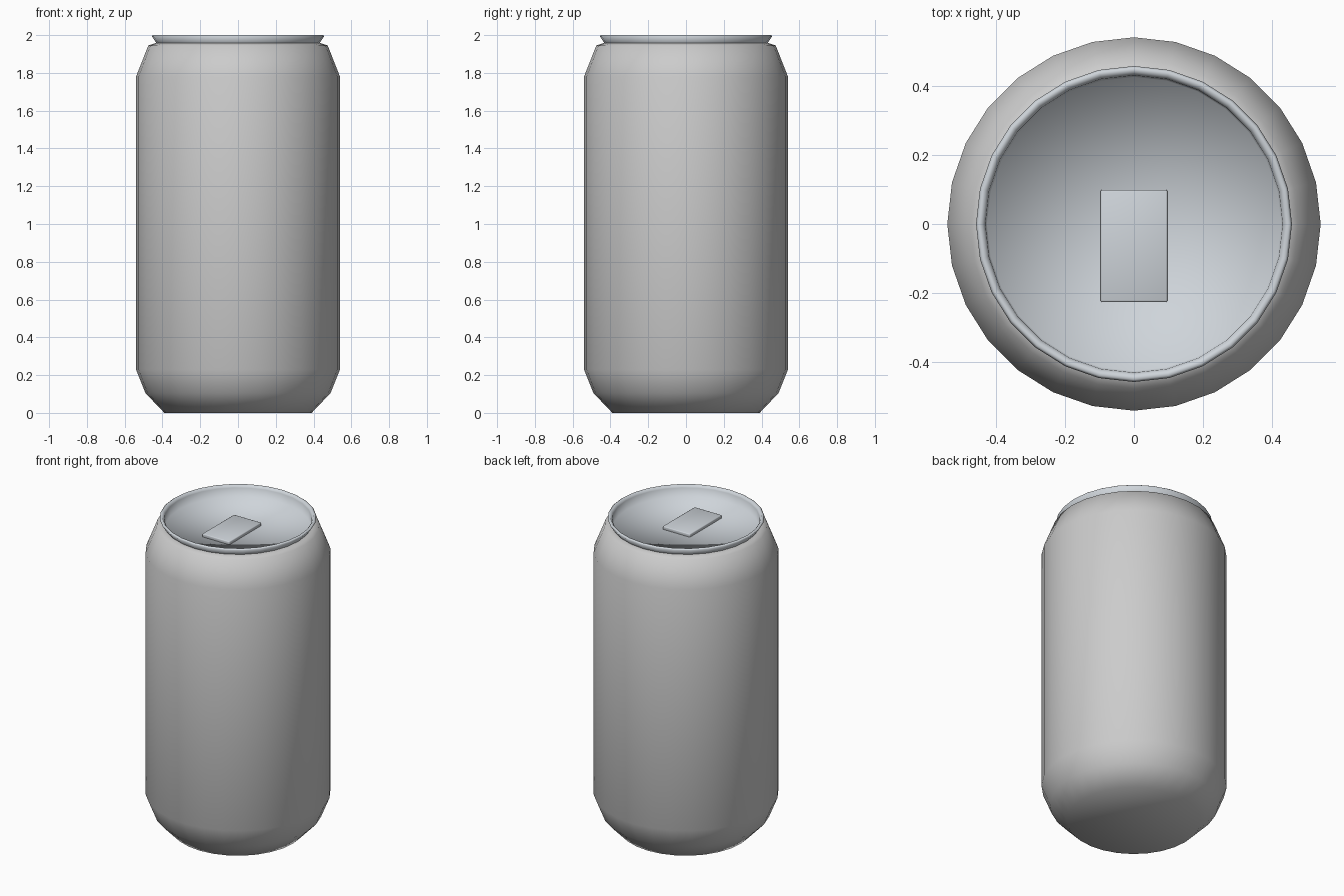
import bpy, bmesh, math

if "Cube" in bpy.data.objects:
    bpy.data.objects.remove(bpy.data.objects["Cube"])

SIDES = 28


def lathe(name, profile, angle):
    """Revolve (radius, z) points round z; radius 0 becomes a pole."""
    bm = bmesh.new()
    rings = []
    for r, z in profile:
        if r == 0:
            rings.append([bm.verts.new((0, 0, z))] * SIDES)
        else:
            rings.append([bm.verts.new((r * math.cos(2 * math.pi * i / SIDES),
                                        r * math.sin(2 * math.pi * i / SIDES), z))
                          for i in range(SIDES)])
    for a, b in zip(rings, rings[1:]):
        for i in range(SIDES):
            j = (i + 1) % SIDES
            bm.faces.new(dict.fromkeys((a[i], a[j], b[j], b[i])))
    bmesh.ops.recalc_face_normals(bm, faces=bm.faces)
    return finish(name, bm, angle)


def finish(name, bm, angle):
    mesh = bpy.data.meshes.new(name)
    bm.to_mesh(mesh)
    bm.free()
    obj = bpy.data.objects.new(name, mesh)
    bpy.context.collection.objects.link(obj)
    bpy.ops.object.select_all(action='DESELECT')
    obj.select_set(True)
    bpy.context.view_layer.objects.active = obj
    bpy.ops.object.shade_smooth_by_angle(angle=math.radians(angle))
    return obj


def tinted(obj, color):
    mat = bpy.data.materials.get("lid_metal") or bpy.data.materials.new("lid_metal")
    mat.diffuse_color = color
    mat.use_nodes = True
    mat.node_tree.nodes["Principled BSDF"].inputs["Base Color"].default_value = mat.diffuse_color
    obj.data.materials.append(mat)


# Can wall with tapered base and shoulder
lathe("can_body", [(0, 0), (0.39, 0), (0.49, 0.105), (0.54, 0.23),
                   (0.54, 1.78), (0.475, 1.945), (0.44, 1.957), (0.43, 1.957)], 80)

# Flared rim and recessed lid panel
lid = lathe("lid", [(0.43, 1.955), (0.457, 1.995), (0.45, 2.0), (0.44, 2.0),
                    (0.43, 1.985), (0.425, 1.93), (0, 1.93)], 120)
tinted(lid, (0.62, 0.66, 0.70, 1))

# Pull tab: thin plate with softened edges
bm = bmesh.new()
bmesh.ops.create_cube(bm, size=1)
bmesh.ops.scale(bm, vec=(0.194, 0.325, 0.024), verts=bm.verts)
bmesh.ops.translate(bm, vec=(0, -0.0635, 1.938), verts=bm.verts)
bmesh.ops.bevel(bm, geom=bm.edges[:], offset=0.005, segments=2, profile=0.5,
                affect='EDGES')
tab = finish("pull_tab", bm, 60)
tinted(tab, (0.62, 0.66, 0.70, 1))
